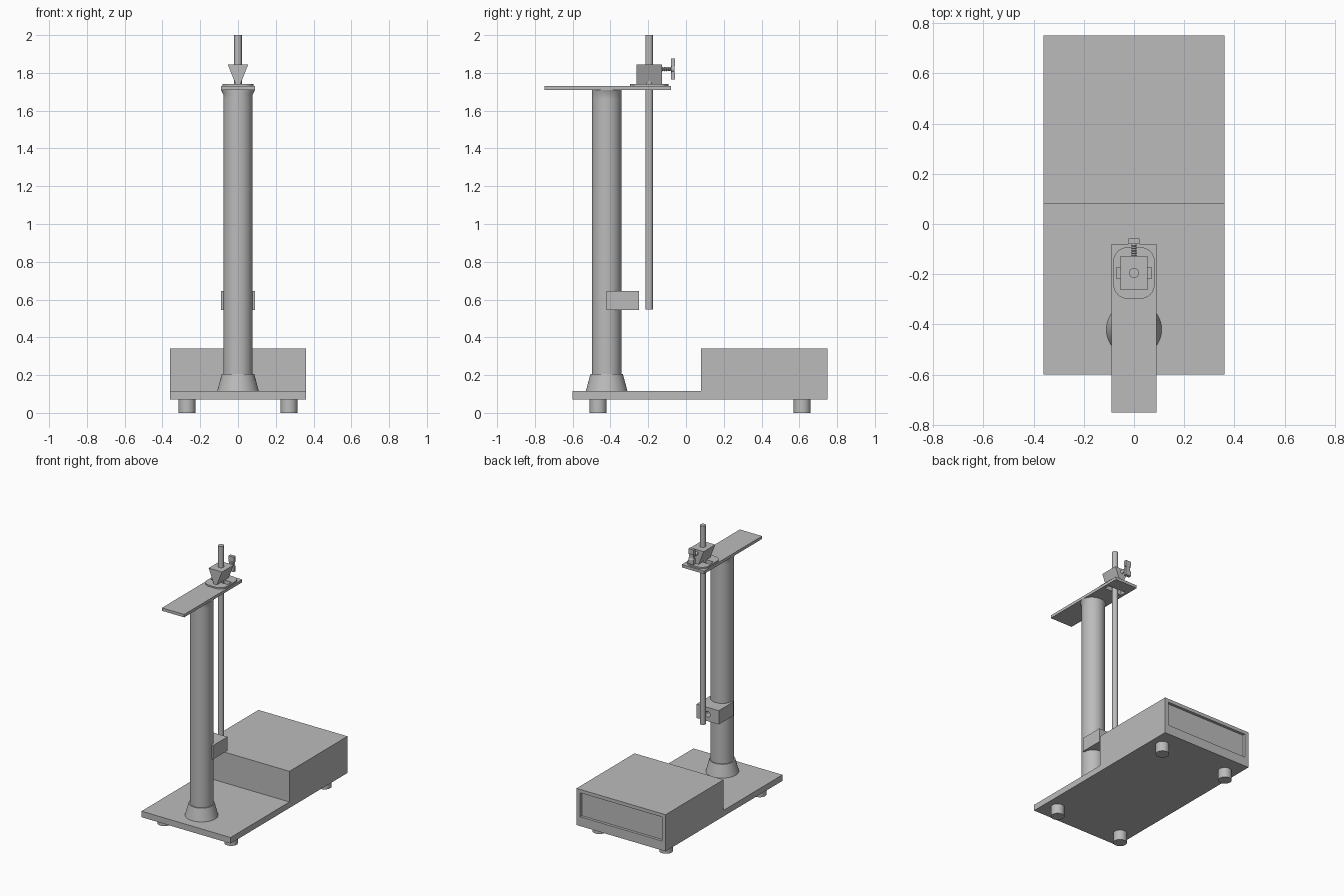
import bpy, bmesh, math
from mathutils import Matrix, Vector

cube = bpy.data.objects.get("Cube")
if cube:
    bpy.data.objects.remove(cube, do_unlink=True)

grey = bpy.data.materials.new("plain grey")
grey.use_nodes = True
tone = (0.5, 0.5, 0.5, 1)
grey.diffuse_color = tone
grey.node_tree.nodes["Principled BSDF"].inputs["Base Color"].default_value = tone


def finish(name, bm, smooth=False):
    bmesh.ops.recalc_face_normals(bm, faces=bm.faces)
    mesh = bpy.data.meshes.new(name)
    bm.to_mesh(mesh)
    bm.free()
    mesh.materials.append(grey)
    ob = bpy.data.objects.new(name, mesh)
    bpy.context.collection.objects.link(ob)
    if smooth:
        bpy.ops.object.select_all(action='DESELECT')
        ob.select_set(True)
        bpy.context.view_layer.objects.active = ob
        bpy.ops.object.shade_smooth_by_angle(angle=math.radians(35))
    return ob


def box(name, x, y, z):
    """Box from (min, max) pairs."""
    bm = bmesh.new()
    bmesh.ops.create_cube(bm, size=1)
    for v in bm.verts:
        v.co = Vector([(a + b) / 2 + c * (b - a) for c, (a, b) in zip(v.co, (x, y, z))])
    return finish(name, bm)


def lathe(name, profile, origin, axis='Z', stretch=None, sides=48):
    """Stack of rings (radius, height); stretch widens the last ring in x."""
    bm = bmesh.new()
    rings = []
    for i, (r, h) in enumerate(profile):
        sx = stretch if stretch and i == len(profile) - 1 else 1
        rings.append([bm.verts.new((r * sx * math.cos(t), r * math.sin(t), h))
                      for t in (math.tau * k / sides for k in range(sides))])
    for a, b in zip(rings, rings[1:]):
        for k in range(sides):
            n = (k + 1) % sides
            bm.faces.new((a[k], a[n], b[n], b[k]))
    bm.faces.new(rings[0])
    bm.faces.new(rings[-1])
    if axis == 'Y':
        bm.transform(Matrix.Rotation(-math.pi / 2, 4, 'X'))
    bm.transform(Matrix.Translation(origin))
    return finish(name, bm, True)


def prism(name, outline, direction, smooth=False):
    """Extrude a planar outline of 3D points."""
    bm = bmesh.new()
    face = bm.faces.new([bm.verts.new(p) for p in outline])
    ext = bmesh.ops.extrude_face_region(bm, geom=[face], use_keep_orig=True)
    moved = [g for g in ext["geom"] if isinstance(g, bmesh.types.BMVert)]
    bmesh.ops.translate(bm, verts=moved, vec=direction)
    return finish(name, bm, smooth)


def cut(target, cutter):
    mod = target.modifiers.new("cut", 'BOOLEAN')
    mod.object = cutter
    mod.solver = 'EXACT'
    cutter.hide_render = True
    cutter.hide_viewport = True
    bpy.context.view_layer.update()
    bpy.context.view_layer.objects.active = target
    bpy.ops.object.modifier_apply(modifier=mod.name)
    bpy.data.objects.remove(cutter, do_unlink=True)


COL_Y, ROD_Y = -0.42, -0.195

# Base: plate, feet and rear housing with a recessed back panel
box("base_plate", (-.36, .36), (-.6, .75), (.072, .116))
for side, x in (("right", -.27), ("left", .27)):
    for end, y in (("front", -.465), ("rear", .615)):
        lathe(f"{end}_{side}_foot", [(.045, 0), (.045, .072)], (x, y, 0), sides=32)
housing = box("rear_housing", (-.36, .36), (.08, .75), (.116, .34))
cut(housing, box("panel_cutter", (-.33, .33), (.73, .8), (.14, .315)))

# Column with a conical foot and a head flaring sideways under the arm
lathe("column_foot", [(.11, .116), (.086, .205)], (0, COL_Y, 0))
lathe("column", [(.078, .116), (.078, 1.66), (.078, 1.685), (.078, 1.71)],
      (0, COL_Y, 0), stretch=1.15)

# Arm and its rounded bearing pad, both slotted for the rod
arm = box("top_arm", (-.09, .09), (-.75, -.08), (1.71, 1.731))
pad_shape = []
for q, (sx, sy) in enumerate(((1, 1), (-1, 1), (-1, -1), (1, -1))):
    for k in range(9):
        t = math.pi / 2 * (q + k / 8)
        pad_shape.append((sx * .027 + .055 * math.cos(t),
                          ROD_Y + sy * .047 + .055 * math.sin(t), 1.731))
pad = prism("bearing_pad", pad_shape, (0, 0, .01), True)
for part in (arm, pad):
    cut(part, box("slot_cutter", (-.07, .07), (ROD_Y - .022, ROD_Y + .022), (1.6, 1.8)))

# Hanging rod and the wedge that carries it
lathe("hanging_rod", [(.02, .548), (.02, 2)], (0, ROD_Y, 0), sides=32)
prism("wedge_block", [(-.054, -.262, 1.845), (.054, -.262, 1.845),
                      (.013, -.262, 1.741), (-.013, -.262, 1.741)], (0, .135, 0))

# Threaded wing screw behind the wedge
thread = [(.012 if i % 2 else .008, i * .005) for i in range(11)]
lathe("screw_thread", thread, (0, -.13, 1.82), 'Y', sides=20)
lathe("screw_hub", [(.018, 0), (.018, .018)], (0, -.08, 1.82), 'Y', sides=24)
for name, s in (("upper_wing", 1), ("lower_wing", -1)):
    prism(name, [(-.021, y, 1.82 + s * h) for y, h in
                 ((-.077, .012), (-.062, .012), (-.057, .022), (-.057, .055),
                  (-.079, .055), (-.079, .022))], (.042, 0, 0))

# Guide block clamped on the column, with a hole in its end
guide = box("guide_block", (-.09, .09), (-.42, -.25), (.545, .646))
cut(guide, lathe("hole_cutter", [(.02, 0), (.02, .1)], (0, -.32, .596), 'Y', sides=24))
